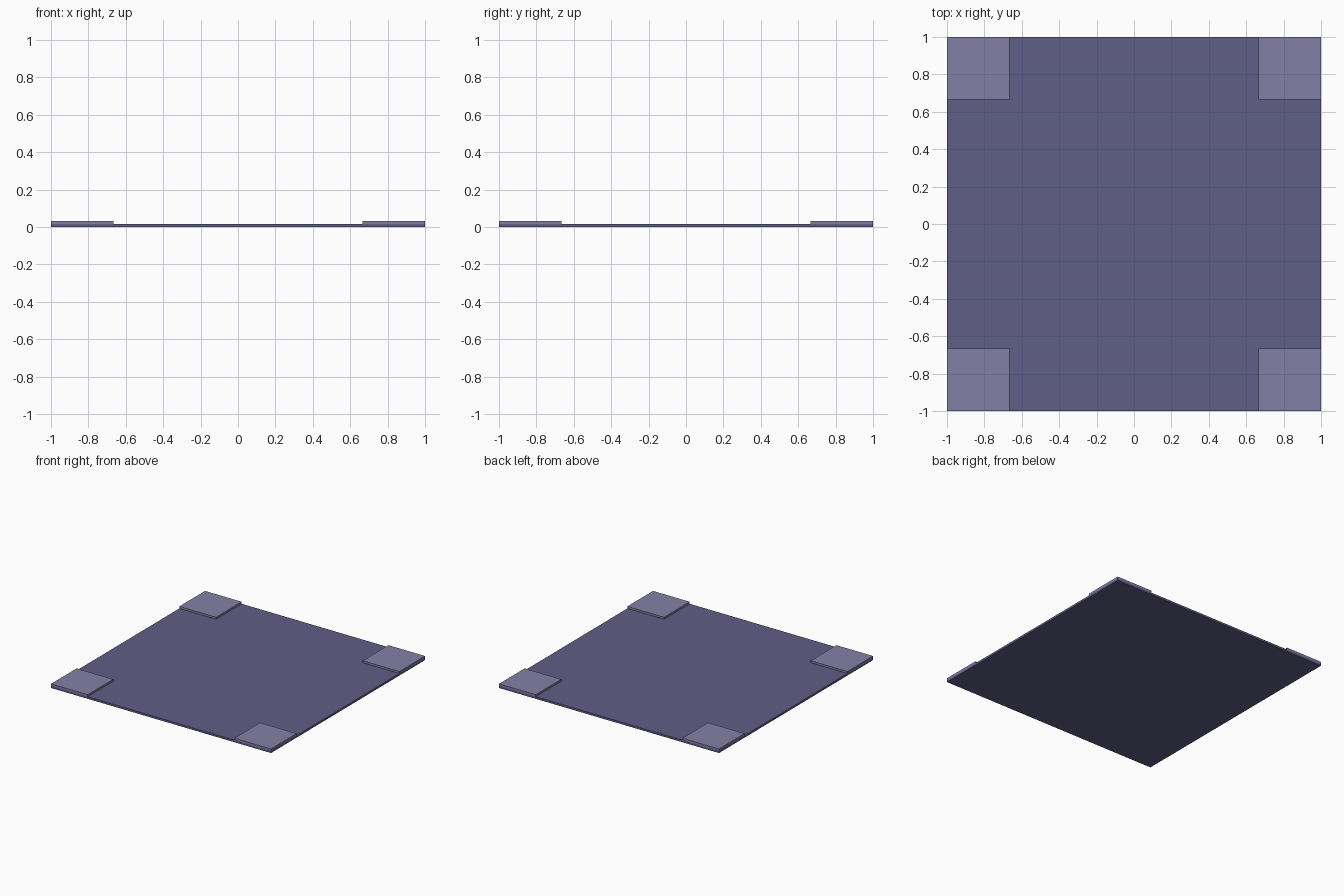
import bpy

if "Cube" in bpy.data.objects:
    bpy.data.objects.remove(bpy.data.objects["Cube"])

PLATE_TOP = 0.0167
PAD_TOP = 0.0333
PAD = 1 / 3


def material(name, color):
    mat = bpy.data.materials.new(name)
    mat.diffuse_color = (*color, 1)
    mat.use_nodes = True
    mat.node_tree.nodes["Principled BSDF"].inputs["Base Color"].default_value = mat.diffuse_color
    return mat


def box(name, center, size, mat):
    bpy.ops.mesh.primitive_cube_add(size=1, location=center)
    obj = bpy.context.object
    obj.name = name
    obj.scale = size
    bpy.ops.object.transform_apply(location=False, rotation=False, scale=True)
    obj.data.materials.append(mat)
    return obj


dark = material("dark_violet", (0.12, 0.112, 0.238))
light = material("light_violet", (0.227, 0.216, 0.381))

# Thin square base plate
box("base_plate", (0, 0, PLATE_TOP / 2), (2, 2, PLATE_TOP), dark)

# Raised square pad flush with each corner
for side, sx in (("left", -1), ("right", 1)):
    for end, sy in (("front", -1), ("back", 1)):
        box(f"corner_pad_{end}_{side}",
            (sx * (1 - PAD / 2), sy * (1 - PAD / 2), (PLATE_TOP + PAD_TOP) / 2),
            (PAD, PAD, PAD_TOP - PLATE_TOP), light)
